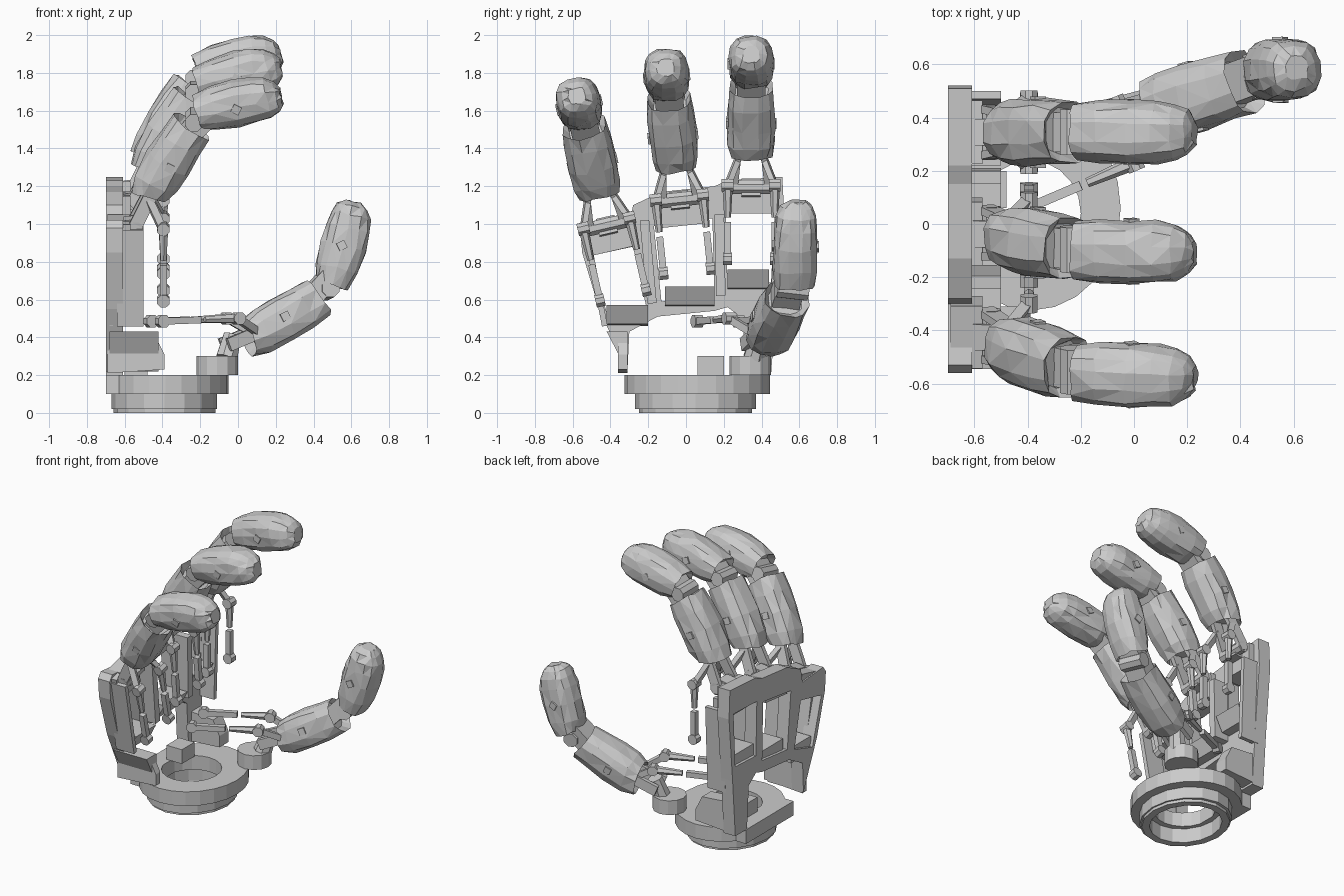
import bpy, bmesh, math, random
from mathutils import Vector as V, Matrix

if "Cube" in bpy.data.objects:
    bpy.data.objects.remove(bpy.data.objects["Cube"])

random.seed(4)
UPRIGHT = Matrix(((0, 0, 1, 0), (1, 0, 0, 0), (0, 1, 0, 0), (0, 0, 0, 1)))  # drawing (y,z) extruded in x
SIDEWAYS = Matrix(((1, 0, 0, 0), (0, 0, -1, 0), (0, 1, 0, 0), (0, 0, 0, 1)))  # drawing (x,z) extruded in -y


def link(name, mesh):
    ob = bpy.data.objects.new(name, mesh)
    bpy.context.collection.objects.link(ob)
    return ob


def plate(name, loops, lo, hi, turn=Matrix()):
    """Extruded outline; further loops are holes."""
    cu = bpy.data.curves.new(name, 'CURVE')
    cu.dimensions, cu.fill_mode, cu.extrude = '2D', 'BOTH', (hi - lo) / 2
    for pts in loops:
        sp = cu.splines.new('POLY')
        sp.points.add(len(pts) - 1)
        for p, co in zip(sp.points, pts):
            p.co = (co[0], co[1], 0, 1)
        sp.use_cyclic_u = True
    tmp = link(name + "_outline", cu)
    dg = bpy.context.evaluated_depsgraph_get()
    me = bpy.data.meshes.new_from_object(tmp.evaluated_get(dg))
    bpy.data.objects.remove(tmp)
    me.transform(turn @ Matrix.Translation((0, 0, (lo + hi) / 2)))
    me.shade_flat()
    return link(name, me)


def ellipse(cx, cy, rx, ry, n):
    return [(cx + rx * math.cos(2 * math.pi * i / n), cy + ry * math.sin(2 * math.pi * i / n))
            for i in range(n)]


def frame(p, q, back):
    """Axes at p: x = back of the hand, y = sideways, z = along p to q."""
    d = (q - p).normalized()
    v = d.cross(back).normalized()
    n = v.cross(d)
    m = Matrix((n, v, d)).transposed().to_4x4()
    m.translation = p
    return m


def loft(name, m, rings, sides=12, power=0.8, jitter=0.0):
    """Rings: (along, half thickness, half width, shift to back, slant)."""
    bm = bmesh.new()
    rows = []
    for t, a, b, s, k in rings:
        row = []
        for i in range(sides):
            ang = 2 * math.pi * (i + 0.5) / sides
            c, w = math.cos(ang), math.sin(ang)
            c, w = math.copysign(abs(c) ** power, c), math.copysign(abs(w) ** power, w)
            j = V([random.uniform(-jitter, jitter) for _ in range(3)])
            row.append(bm.verts.new(m @ (V((s + a * c, b * w, t + k * c)) + j)))
        rows.append(row)
    for r0, r1 in zip(rows, rows[1:]):
        for i in range(sides):
            k = (i + 1) % sides
            bm.faces.new((r0[i], r0[k], r1[k], r1[i]))
    bm.faces.new(rows[0][::-1])
    bm.faces.new(rows[-1])
    if jitter:
        bmesh.ops.triangulate(bm, faces=[f for f in bm.faces if len(f.verts) == 4])
    bmesh.ops.recalc_face_normals(bm, faces=bm.faces)
    me = bpy.data.meshes.new(name)
    bm.to_mesh(me)
    bm.free()
    return link(name, me)


def rod(name, p, q, r, n=8, r2=None):
    p, q = V(p), V(q)
    side = V((1, 0.1, 0)) if abs((q - p).normalized().x) < 0.8 else V((0, 0.1, 1))
    return loft(name, frame(p, q, side), [(0, r, r, 0, 0), ((q - p).length, r2 or r, r2 or r, 0, 0)], n, 1)


def beam(name, p, q, thick, width, back):
    p, q, h = V(p), V(q), math.sqrt(0.5)
    return loft(name, frame(p, q, V(back)),
                [(0, thick * h, width * h, 0, 0), ((q - p).length, thick * h, width * h, 0, 0)], 4, 1)


def box(name, x0, x1, y0, y1, z0, z1):
    return plate(name, [[(x0, y0), (x1, y0), (x1, y1), (x0, y1)]], z0, z1)


def pushrod(name, a, b, across):
    """Two-piece rod with a ball joint at a and an eyelet at b."""
    a, b = V(a), V(b)
    d, c = b - a, V(across).normalized() * 0.024
    rod(name + "_joint", a - c * 1.3, a + c * 1.3, 0.035)
    rod(name + "_upper", a, a + d * 0.44, 0.028, 6, 0.018)
    beam(name + "_lower", a + d * 0.5, b, 0.036, 0.036, across)
    rod(name + "_eyelet", b - c, b + c, 0.036)


PROXIMAL = [(0.08, .08, .085, 0, -.03), (0.03, .10, .11, 0, -.03), (.11, .12, .126, .004, -.02),
            (.23, .126, .13, .008, 0), (.36, .122, .126, .005, 0), (.46, .112, .118, .003, .01),
            (.42, .085, .09, 0, .01)]
DISTAL = [(.05, .07, .08, 0, -.01), (.01, .09, .108, 0, -.01), (.1, .115, .12, .005, 0),
          (.22, .124, .12, .01, 0), (.32, .12, .117, .01, 0), (.39, .107, .106, .006, 0),
          (.435, .082, .082, .002, 0), (.463, .045, .045, 0, 0)]


def digit(name, p0, p1, d0, d1, back_p, back_d):
    """Two shells, the hinge between them and their side pins."""
    mp, md = frame(p0, p1, back_p), frame(d0, d1, back_d)
    loft(name + "_lower_shell", mp, PROXIMAL, 12, 0.8, 0.007)
    loft(name + "_tip_shell", md, DISTAL, 14, 0.8, 0.006)
    a, b = mp @ V((0, 0, .38)), md @ V((0, 0, .09))
    beam(name + "_hinge_bar", a, b, .11, .15, back_p)
    c, side = (p1 + d0) / 2, mp.to_3x3() @ V((0, 1, 0))
    rod(name + "_hinge_pin", c - side * .085, c + side * .085, .05)
    for m, t, w in ((mp, .23, .134), (md, .22, .124)):
        beam(name + "_side_pin", m @ V((0, -w, t)), m @ V((0, w, t)), .045, .045, back_p)


# base: stacked rings with a wrist opening
hole = ellipse(-.39, .04, .19, .2, 20)
wide = ellipse(-.39, .05, .22, .25, 16)
plate("base_flange", [[(max(x, -.7), y) for x, y in ellipse(-.385, .06, .335, .385, 24)], hole], .1, .2)
plate("base_collar", [ellipse(-.39, .05, .28, .32, 16), wide], .02, .1)
plate("base_foot_ring", [ellipse(-.39, .05, .27, .3, 16), wide], 0, .02)
box("base_rear_block", -.7, -.57, -.2, .33, .1, .2)
box("base_stop_block", -.6, -.48, .06, .2, .2, .3)
plate("thumb_mount", [ellipse(-.11, .34, .11, .11, 12)], .2, .3)

# palm frame with three windows and an arch at the wrist
outline = [(-.31, .22), (-.46, .55), (-.55, .85), (-.56, .98), (-.53, 1.02), (-.3, 1.0), (-.28, 1.1),
           (-.13, 1.17), (.15, 1.2), (.22, 1.23), (.51, 1.25), (.52, 1.05), (.48, .6), (.45, .2),
           (.32, .2), (.3, .5), (.22, .56), (.15, .54), (-.15, .51), (-.3, .43)]
windows = [[(-.51, .83), (-.28, .88), (-.21, .56), (-.41, .5)],
           [(-.17, .99), (.14, 1.03), (.15, .62), (-.13, .59)],
           [(.21, 1.06), (.47, 1.07), (.45, .69), (.22, .68)]]
plate("palm_frame", [outline] + windows, -.7, -.61, UPRIGHT)
for p, q, w in (((-.53, .97), (-.43, .46), .03), ((-.22, 1.02), (-.18, .58), .05),
                ((.175, 1.05), (.185, .62), .05), ((.485, 1.08), (.46, .5), .03)):
    beam("palm_rib", (-.57, *p), (-.57, *q), .14, w, (1, 0, 0))
for y0, y1, z in ((-.42, -.2, .49), (-.11, .15, .59), (.22, .44, .68)):
    plate("palm_ledge", [[(-.68, z - .03), (-.55, z - .02), (-.5, z + .08), (-.68, z + .08)]],
          -y1, -y0, SIDEWAYS)
foot = [(-.69, .43), (-.44, .41), (-.39, .31), (-.39, .23), (-.69, .21)]
plate("left_foot", [foot], .31, .36, SIDEWAYS)
plate("left_foot_wedge", [[(-.31, .22), (-.42, .43), (-.31, .43)]], -.68, -.42, UPRIGHT)
plate("right_foot", [foot], -.45, -.35, SIDEWAYS)

# three fingers share one shape, each set on its own tilted knuckle
for name, y, z, tilt in (("outer_finger", -.41, .955, 13), ("middle_finger", -.03, 1.09, 6),
                         ("inner_finger", .345, 1.155, 0)):
    F = Matrix.Translation((-.6, y, z)) @ Matrix.Rotation(math.radians(tilt), 4, 'X')
    pt = lambda *c: F @ V(c)
    turn = lambda *c: F.to_3x3() @ V(c)
    digit(name, pt(.12, 0, .18), pt(.36, 0, .58), pt(.375, 0, .65), pt(.84, 0, .745),
          turn(-1, 0, .5), turn(-.3, 0, 1))
    beam(name + "_knuckle", pt(-.03, 0, -.1), pt(-.03, 0, .07), .12, .24, turn(1, 0, 0))
    rod(name + "_knuckle_pin", pt(.06, -.1, .04), pt(.06, .1, .04), .04)
    beam(name + "_socket", pt(.0, 0, .03), pt(.08, 0, .04), .09, .1, turn(0, 0, 1))
    for s in (-1, 1):
        beam(name + "_clevis", pt(.04, .09 * s, .02), pt(.17, .06 * s, .28), .07, .03, turn(-1, 0, .5))
        beam(name + "_lever", pt(.13, .07 * s, .19), pt(.2, .125 * s, .05), .04, .03, turn(-1, 0, .5))
        pushrod(name + "_pushrod", pt(.205, .125 * s, .05), pt(.205, .125 * s, -.34), turn(0, 1, 0))

# thumb, leaning out from the front of the base
T0, T1 = V((.03, .42, .385)), V((.45, .545, .63))
digit("thumb", T0, T1, V((.495, .575, .67)), V((.61, .585, 1.12)), V((.5, 0, -1)), V((1, 0, -.3)))
rod("thumb_post", (-.06, .36, .29), (-.03, .39, .41), .06, 8, .05)
for s in (-1, 1):
    off = V((-.03, .11, 0)) * s
    beam("thumb_clevis", V((-.07, .38, .36)) + off * .7, T0 + V((.08, .02, .05)) + off * .6,
         .07, .03, (0, 0, 1))
    a = V((-.03, .34, .5)) + off
    beam("thumb_lever", a, T0 + V((.06, 0, .04)) + off * .6, .04, .03, (0, 0, 1))
    pushrod("thumb_pushrod", a, a + V((-.4, -.17, -.015)), (-.17, .4, 0))
